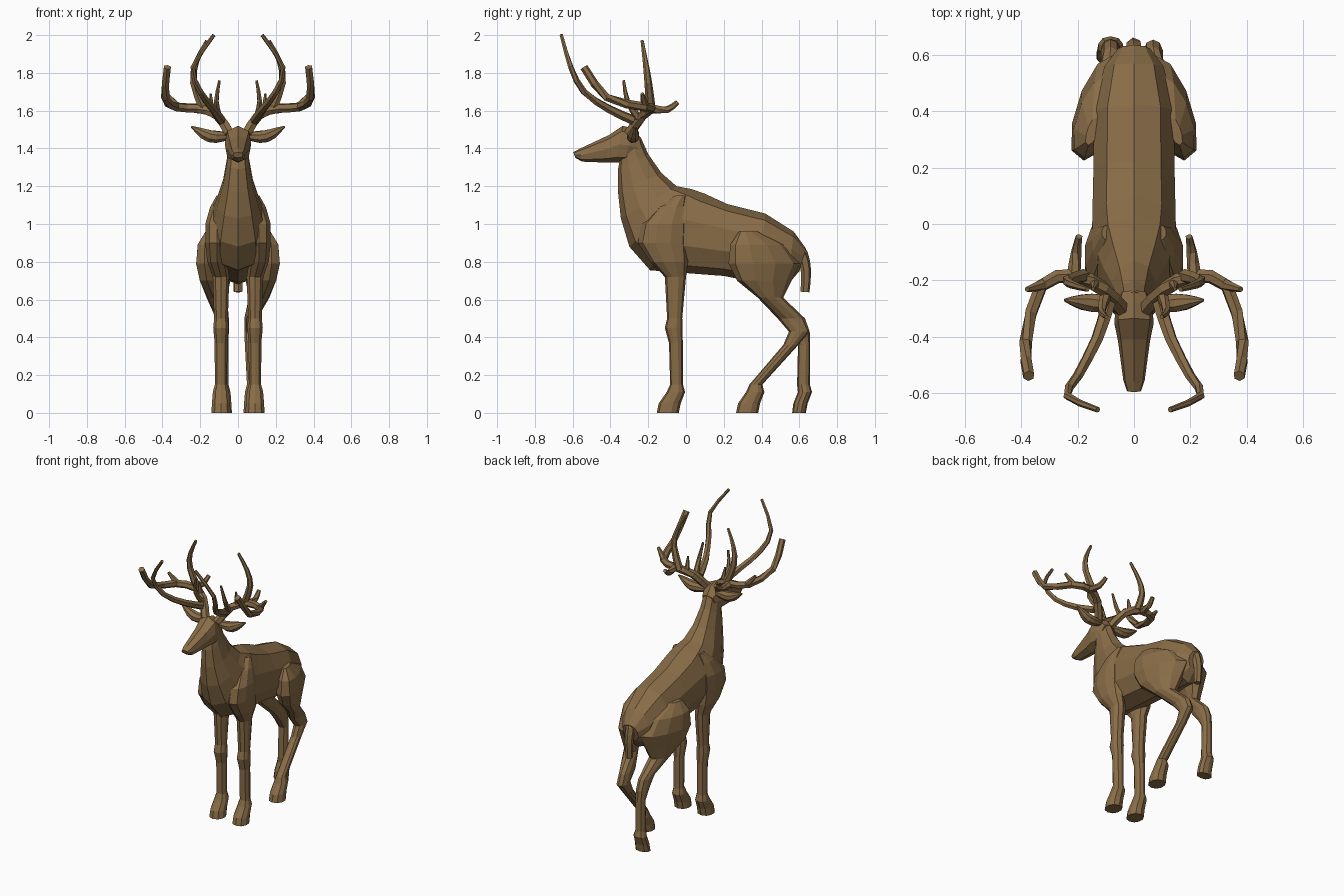
import bpy, bmesh, math
from mathutils import Vector

if "Cube" in bpy.data.objects:
    bpy.data.objects.remove(bpy.data.objects["Cube"])

brown = bpy.data.materials.new("brown_hide")
brown.diffuse_color = (0.25, 0.152, 0.064, 1)
brown.use_nodes = True
brown.node_tree.nodes["Principled BSDF"].inputs["Base Color"].default_value = brown.diffuse_color


def skin(name, rings):
    """Join equal-sized point rings into a closed flat-shaded mesh."""
    bm = bmesh.new()
    vs = [[bm.verts.new(p) for p in r] for r in rings]
    n = len(vs[0])
    for a, b in zip(vs, vs[1:]):
        for i in range(n):
            j = (i + 1) % n
            bm.faces.new((a[i], a[j], b[j], b[i]))
    bm.faces.new(vs[0])
    bm.faces.new(vs[-1])
    bmesh.ops.recalc_face_normals(bm, faces=bm.faces)
    me = bpy.data.meshes.new(name)
    bm.to_mesh(me)
    bm.free()
    me.materials.append(brown)
    bpy.context.collection.objects.link(bpy.data.objects.new(name, me))


def oval(y1, z1, y2, z2, w, x=0, n=10, square=0.85):
    """Oval ring spanning two side-view points, w wide to each side of x."""
    ring = []
    for i in range(n):
        a = math.tau * i / n
        t = (1 - math.cos(a)) / 2
        s = math.copysign(abs(math.sin(a)) ** square, math.sin(a))
        ring.append((x + w * s, y1 + (y2 - y1) * t, z1 + (z2 - z1) * t))
    return ring


def slices(x, *levels):
    """Level rings for a leg: (height, front y, back y, half width)."""
    return [oval(f, z, b, z, w, x) for z, f, b, w in levels]


def hoof(x, y, reach=.105):
    """Fetlock, pastern and hoof around ankle position y."""
    return slices(x, (.15, y - .034, y + .034, .034), (.11, y - reach * .5, y + .045, .045),
                  (.05, y - reach * .9, y + .022, .05), (0, y - reach, y + .012, .053))


def mirrored(rings, side):
    return [[(side * p[0], p[1], p[2]) for p in r] for r in rings]


def branch(points, r0, r1, n=6, steps=2, belly=0):
    """Round tapering rings along a smooth path."""
    p = [Vector(q) for q in points]
    p = [2 * p[0] - p[1]] + p + [2 * p[-1] - p[-2]]
    path = []
    for a, b, c, d in zip(p, p[1:], p[2:], p[3:]):
        for s in range(steps):
            t = s / steps
            path.append(b + 0.5 * t * ((c - a) + t * ((2*a - 5*b + 4*c - d) + t * (3*b - a - 3*c + d))))
    path.append(p[-2])
    rings = []
    last = len(path) - 1
    for k, q in enumerate(path):
        t = (path[min(k + 1, last)] - path[max(k - 1, 0)]).normalized()
        u = t.cross(Vector((.35, .9, -.25))).normalized()
        v = t.cross(u)
        r = r0 + (r1 - r0) * k / last + belly * math.sin(math.pi * k / last)
        rings.append([q + r * (u * math.cos(math.tau * i / n) + v * math.sin(math.tau * i / n))
                      for i in range(n)])
    return rings


# neck and torso in one piece
skin("torso", [
    oval(-.24, 1.46, -.35, 1.34, .055), oval(-.20, 1.37, -.36, 1.29, .062),
    oval(-.13, 1.27, -.36, 1.17, .082), oval(-.05, 1.20, -.345, 1.03, .115),
    oval(.03, 1.185, -.30, .88, .145), oval(.10, 1.16, -.19, .755, .155),
    oval(.22, 1.105, .20, .725, .15), oval(.42, 1.055, .38, .69, .148),
    oval(.57, .96, .54, .68, .11), oval(.635, .87, .60, .75, .06)])

# head
skin("head", [oval(*s, 0, 8, .6) for s in [
    (-.235, 1.45, -.27, 1.36, .05), (-.275, 1.505, -.33, 1.325, .066),
    (-.335, 1.52, -.37, 1.325, .07), (-.41, 1.47, -.42, 1.325, .057),
    (-.56, 1.40, -.55, 1.33, .038), (-.597, 1.38, -.585, 1.35, .026)]])

# tail
skin("tail", branch([(0, .57, .89), (0, .615, .84), (0, .635, .75), (0, .63, .64)],
                    .035, .024))

# shoulder running down into the front leg
shoulder = slices(.085, (1.15, -.06, 0, .03), (1.09, -.15, 0, .065))
shoulder += slices(.11, (1.0, -.235, .01, .066), (.90, -.255, .01, .066), (.80, -.19, .01, .055))
shin = slices(.09, (.72, -.112, 0, .046), (.50, -.10, -.02, .038),
              (.45, -.112, -.018, .043), (.37, -.09, -.017, .035))
front_leg = shoulder + shin + hoof(.09, -.05)

# thigh slanting inwards to the rear, then one lower leg forward and one standing back
thigh = slices(.138, (.96, .28, .38, .02), (.89, .235, .53, .072), (.79, .225, .605, .085),
               (.70, .27, .56, .07), (.61, .38, .515, .05))
thigh = [[(x - .3 * (y - .36), y, z) for x, y, z in ring] for ring in thigh]
hock_levels = ((.50, .485, .63, .036), (.43, .545, .655, .036))
stepping = slices(.068, *hock_levels, (.36, .515, .595, .033)) + hoof(.08, .37)
standing = slices(.083, *hock_levels, (.36, .593, .657, .033)) + hoof(.083, .622, .06)
skin("hind_leg_right", thigh + stepping)
skin("hind_leg_left", mirrored(thigh + standing, -1))

# parts built once and mirrored
pairs = {"front_leg": front_leg}
pairs["ear"] = branch([(.045, -.28, 1.465), (.15, -.28, 1.465), (.247, -.27, 1.515)],
                      .018, .005, 8, 3, .023)
pairs["antler_main_beam"] = branch(
    [(.045, -.30, 1.48), (.11, -.23, 1.575), (.21, -.185, 1.612), (.33, -.22, 1.62),
     (.385, -.42, 1.67), (.374, -.54, 1.83)], .029, .021)
pairs["antler_brow_tine"] = branch(
    [(.09, -.28, 1.55), (.132, -.41, 1.61), (.20, -.54, 1.70), (.238, -.61, 1.83),
     (.128, -.66, 2.0)], .026, .01)
pairs["antler_tall_tine"] = branch(
    [(.18, -.185, 1.60), (.235, -.20, 1.75), (.22, -.215, 1.86), (.165, -.232, 1.97)], .026, .009)
pairs["antler_inner_tine"] = branch(
    [(.10, -.25, 1.56), (.115, -.31, 1.65), (.098, -.33, 1.76)], .021, .007)
pairs["antler_back_tine"] = branch(
    [(.215, -.185, 1.61), (.205, -.10, 1.605), (.195, -.045, 1.645)], .025, .013)
pairs["antler_outer_tine"] = branch([(.32, -.215, 1.62), (.38, -.232, 1.69)], .023, .01)
pairs["antler_middle_tine"] = branch([(.14, -.21, 1.59), (.145, -.23, 1.69)], .02, .006)
for name, rings in pairs.items():
    skin(name + "_right", rings)
    skin(name + "_left", mirrored(rings, -1))
